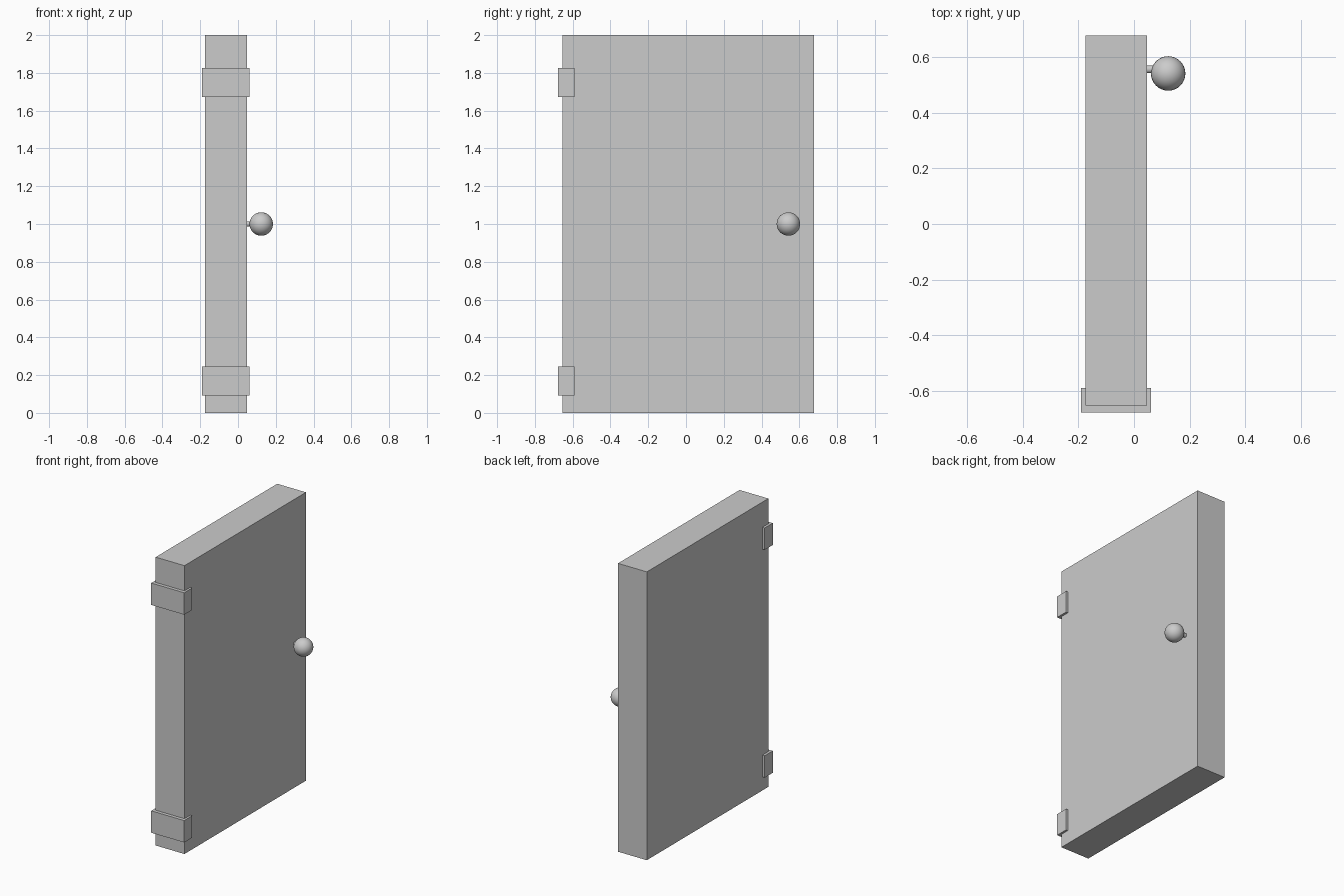
import bpy
import math

cube = bpy.data.objects.get("Cube")
if cube:
    bpy.data.objects.remove(cube, do_unlink=True)

# Single plain grey for every part
grey = bpy.data.materials.new("light_grey")
grey.use_nodes = True
colour = (0.6, 0.6, 0.6, 1)
grey.diffuse_color = colour
grey.node_tree.nodes["Principled BSDF"].inputs["Base Color"].default_value = colour


def finish(name):
    obj = bpy.context.object
    obj.name = name
    obj.data.materials.append(grey)
    return obj


def box(name, low, high):
    """Box spanning two opposite corners."""
    centre = [(a + b) / 2 for a, b in zip(low, high)]
    bpy.ops.mesh.primitive_cube_add(size=1, location=centre)
    obj = finish(name)
    obj.scale = [b - a for a, b in zip(low, high)]
    bpy.ops.object.transform_apply(location=False, rotation=False, scale=True)
    return obj


# Door slab
box("door_panel", (-0.174, -0.654, 0), (0.047, 0.678, 2))

# Hinge blocks wrapped around the front edge
for name, bottom in (("lower_hinge", 0.093), ("upper_hinge", 1.673)):
    box(name, (-0.191, -0.678, bottom), (0.062, -0.59, bottom + 0.152))

# Knob stem
bpy.ops.mesh.primitive_cylinder_add(vertices=24, radius=0.014, depth=0.08,
                                    location=(0.08, 0.557, 1.0),
                                    rotation=(0, math.pi / 2, 0))
finish("knob_stem")
bpy.ops.object.shade_smooth_by_angle()

# Round knob
bpy.ops.mesh.primitive_uv_sphere_add(segments=32, ring_count=16, radius=0.062,
                                     location=(0.123, 0.542, 1.0))
finish("door_knob")
bpy.ops.object.shade_smooth_by_angle()
